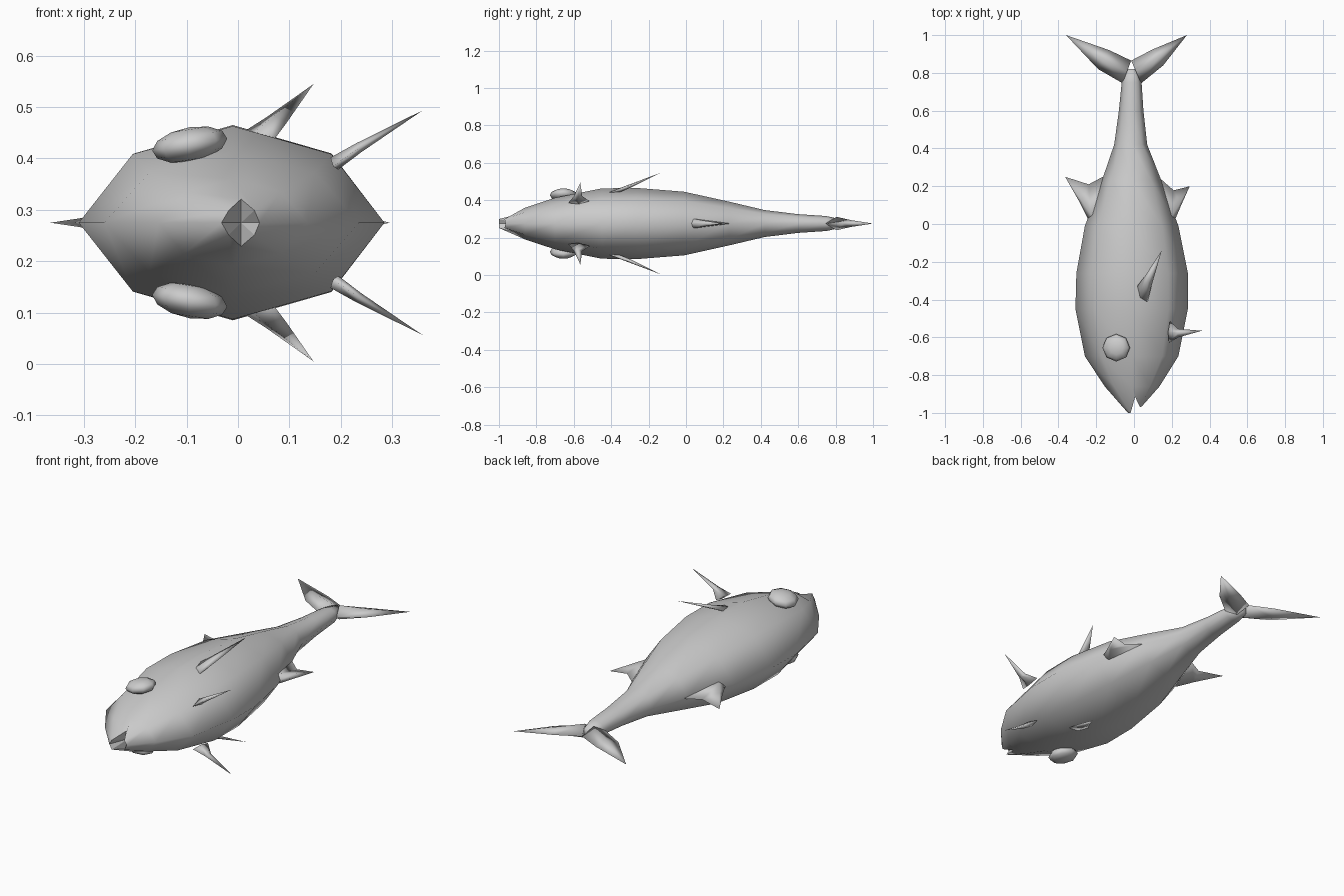
import bpy, bmesh, math
from mathutils import Vector

cube = bpy.data.objects.get("Cube")
if cube:
    bpy.data.objects.remove(cube, do_unlink=True)

MID = 0.275  # height of the symmetry plane; all parts are modelled around it

grey = bpy.data.materials.new("plain grey")
grey.use_nodes = True
colour = (0.6, 0.6, 0.6, 1)
grey.diffuse_color = colour
grey.node_tree.nodes["Principled BSDF"].inputs["Base Color"].default_value = colour


def make(name, bm, mirror=False, flat=()):
    """Turn a bmesh into a smooth object, optionally mirrored to the other flank."""
    bmesh.ops.recalc_face_normals(bm, faces=bm.faces)
    for f in bm.faces:
        f.smooth = f not in flat
    mesh = bpy.data.meshes.new(name)
    bm.to_mesh(mesh)
    bm.free()
    mesh.materials.append(grey)
    obj = bpy.data.objects.new(name, mesh)
    obj.location.z = MID
    bpy.context.collection.objects.link(obj)
    if mirror:
        mod = obj.modifiers.new("Mirror", 'MIRROR')
        mod.use_axis = (False, False, True)
        mod.use_mirror_merge = False
    return obj


def bridge(bm, a, b):
    n = len(a)
    return [bm.faces.new((a[i], a[(i + 1) % n], b[(i + 1) % n], b[i])) for i in range(n)]


def fin(name, stations, tip, ridge=0.5, mirror=False, up=(0, 0, 1)):
    """Blade lofted from (lead, trail, half thickness) stations to a pointed tip."""
    bm = bmesh.new()
    up, prev = Vector(up).normalized(), None
    for lead, trail, t in stations:
        lead, trail = Vector(lead), Vector(trail)
        mid = lead.lerp(trail, ridge)
        ring = [bm.verts.new(p) for p in (lead, mid + up * t, trail, mid - up * t)]
        if prev:
            bridge(bm, prev, ring)
        else:
            bm.faces.new(ring)
        prev = ring
    end = bm.verts.new(tip)
    for i in range(4):
        bm.faces.new((prev[i], prev[(i + 1) % 4], end))
    return make(name, bm, mirror)


# Body: eight-sided sections given as y, belly/back extents in x, half thickness
sections = [
    (-0.86, -0.155, 0.135, 0.085), (-0.70, -0.26, 0.235, 0.138),
    (-0.45, -0.31, 0.285, 0.188), (-0.26, -0.305, 0.285, 0.19),
    (-0.01, -0.26, 0.235, 0.17), (0.23, -0.17, 0.145, 0.117),
    (0.42, -0.105, 0.07, 0.072), (0.60, -0.08, 0.05, 0.05),
    (0.75, -0.065, 0.04, 0.04), (0.82, -0.05, 0.015, 0.025),
]
bm = bmesh.new()
rings = []
for y, x0, x1, h in sections:
    c = -0.01
    ring = []
    for k in range(8):
        a = math.radians(45 * k)
        diag = k % 2
        ext = x1 - c if math.cos(a) > 0 else c - x0
        sx = math.copysign(0.65, math.cos(a)) if diag else round(math.cos(a))
        sz = math.copysign(0.71, math.sin(a)) if diag else round(math.sin(a))
        ring.append(bm.verts.new((c + ext * sx, y, h * sz)))
    rings.append(ring)

# Jaws: two blunt lips ahead of a recessed mouth
half = [(0.042, -0.965, 0), (0.032, -0.97, 0.024), (0.006, -0.915, 0.046), (-0.018, -1.0, 0.024),
        (-0.032, -1.0, 0)]
lips = [bm.verts.new(p) for p in half]
lips += [bm.verts.new((x, y, -z)) for x, y, z in half[3:0:-1]]
rings.insert(0, lips)
for a, b in zip(rings, rings[1:]):
    bridge(bm, a, b)
bm.faces.new(rings[-1])
throat = bm.verts.new((0.006, -0.90, 0))
mouth = [bm.faces.new((lips[i], lips[(i + 1) % 8], throat)) for i in range(8)]
make("body", bm, flat=mouth)

# Tail lobes
fin("upper_tail_lobe", [((-0.06, 0.745, 0), (-0.015, 0.865, 0), 0.036),
                        ((-0.19, 0.82, 0), (-0.13, 0.92, 0), 0.018)], (-0.36, 1.0, 0))
fin("lower_tail_lobe", [((0.038, 0.745, 0), (-0.015, 0.865, 0), 0.036),
                        ((0.155, 0.84, 0), (0.10, 0.925, 0), 0.018)], (0.28, 1.0, 0))

# Back and belly fins, thickest at the leading edge
fin("back_fin", [((-0.20, 0.0, 0), (-0.13, 0.25, 0), 0.025),
                 ((-0.24, 0.02, 0), (-0.165, 0.25, 0), 0.025),
                 ((-0.285, 0.11, 0), (-0.24, 0.21, 0), 0.013)], (-0.365, 0.25, 0), ridge=0.15)
fin("belly_fin", [((0.17, 0.0, 0), (0.10, 0.24, 0), 0.025),
                  ((0.212, 0.01, 0), (0.14, 0.24, 0), 0.025),
                  ((0.25, 0.10, 0), (0.21, 0.178, 0), 0.013)], (0.295, 0.2, 0), ridge=0.15)

# Paired side fins and pelvic fins
fin("side_fins", [((0.065, -0.44, 0.155), (0.0, -0.35, 0.17), 0.012),
                  ((0.095, -0.32, 0.195), (0.055, -0.28, 0.205), 0.010)],
    (0.147, -0.14, 0.27), mirror=True, up=(-0.4, -0.3, 0.85))
fin("pelvic_fins", [((0.185, -0.63, 0.11), (0.19, -0.515, 0.12), 0.014),
                    ((0.235, -0.60, 0.145), (0.235, -0.555, 0.147), 0.010)],
    (0.36, -0.565, 0.219), mirror=True, up=(-0.55, 0, 0.85))

# Eyes: flattened low-poly domes tilted with the flank
bm = bmesh.new()
bmesh.ops.create_uvsphere(bm, u_segments=8, v_segments=6, radius=1)
tilt = math.tan(math.radians(9))
for v in bm.verts:
    x, y, z = v.co
    v.co = (-0.094 + 0.073 * x, -0.655 + 0.073 * y, 0.152 + 0.034 * z + 0.073 * x * tilt)
make("eyes", bm, mirror=True)
